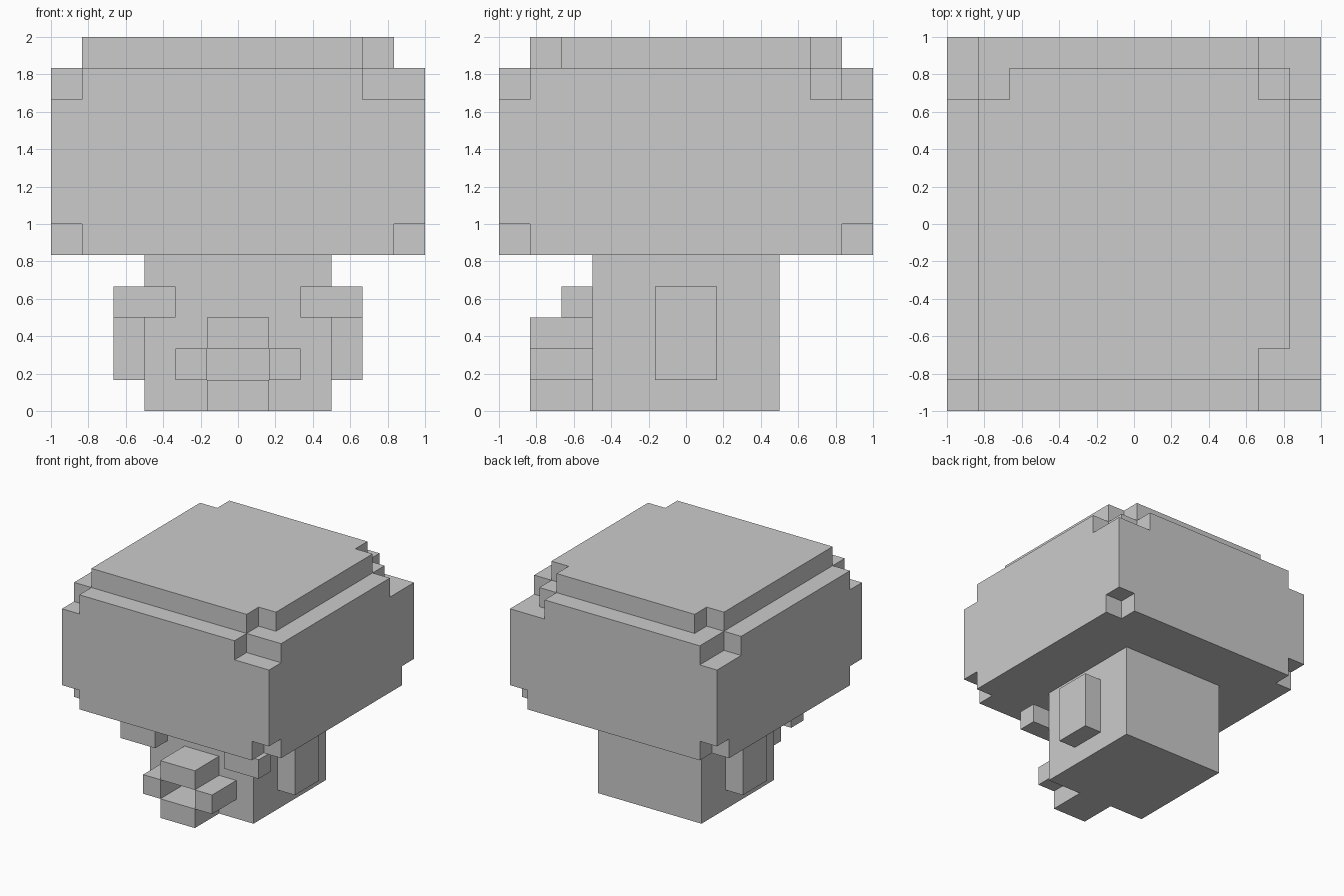
import bpy, bmesh
from mathutils import Vector

if "Cube" in bpy.data.objects:
    bpy.data.objects.remove(bpy.data.objects["Cube"])

U = 1 / 6  # one block of the 12 x 12 x 12 grid


def finish(bm, name):
    mesh = bpy.data.meshes.new(name)
    bm.to_mesh(mesh)
    bm.free()
    obj = bpy.data.objects.new(name, mesh)
    bpy.context.collection.objects.link(obj)
    return obj


def box(name, xs, ys, zs):
    """Box given by its block ranges on each axis."""
    bm = bmesh.new()
    bmesh.ops.create_cube(bm, size=1)
    for v in bm.verts:
        v.co = Vector([(r[1] if c > 0 else r[0]) * U for c, r in zip(v.co, (xs, ys, zs))])
    return finish(bm, name)


def block_shell(name, cells):
    """Outer skin of a set of blocks, with flat areas merged."""
    bm = bmesh.new()
    verts = {}

    def vert(p):
        if p not in verts:
            verts[p] = bm.verts.new(Vector(p) * U)
        return verts[p]

    for c in cells:
        for axis in range(3):
            a, b = (axis + 1) % 3, (axis + 2) % 3
            for side in (0, 1):
                n = list(c)
                n[axis] += 2 * side - 1
                if tuple(n) in cells:
                    continue
                loop = []
                for da, db in ((0, 0), (1, 0), (1, 1), (0, 1)):
                    p = list(c)
                    p[axis] += side
                    p[a] += da
                    p[b] += db
                    loop.append(vert(tuple(p)))
                bm.faces.new(loop if side else loop[::-1])
    bmesh.ops.dissolve_limit(bm, angle_limit=0.01, verts=bm.verts[:], edges=bm.edges[:])
    bm.normal_update()
    return finish(bm, name)


def in_cap(x, y, z):
    """Stepped cap: cut lower corners, notched rim, inset top layer."""
    outer_x, outer_y = x in (-6, 5), y in (-6, 5)
    if z == 5:
        return not (outer_x and outer_y)
    if z < 10:
        return True
    if z == 10:
        return not (outer_x and not -5 <= y < 4) and not (outer_y and not -5 <= x < 4)
    return not (outer_x or outer_y) and (x, y) not in ((4, -5), (4, 4), (-5, 4))


# Cap
span = range(-6, 6)
block_shell("cap", {(x, y, z) for x in span for y in span for z in range(5, 12)
                    if in_cap(x, y, z)})

# Stem
box("stem", (-3, 3), (-3, 3), (0, 5))

# Open mouth: lips around an empty middle
box("upper_lip", (-1, 1), (-5, -3), (2, 3))
box("lower_lip", (-1, 1), (-5, -3), (0, 1))

# Mirrored mouth corners, brows and side arms
for s, side in ((-1, "left"), (1, "right")):
    def mx(a, b):
        return (a, b) if s > 0 else (-b, -a)
    box("mouth_corner_" + side, mx(1, 2), (-5, -3), (1, 2))
    box("brow_" + side, mx(2, 4), (-4, -3), (3, 4))
    box("arm_" + side, mx(3, 4), (-1, 1), (1, 4))
